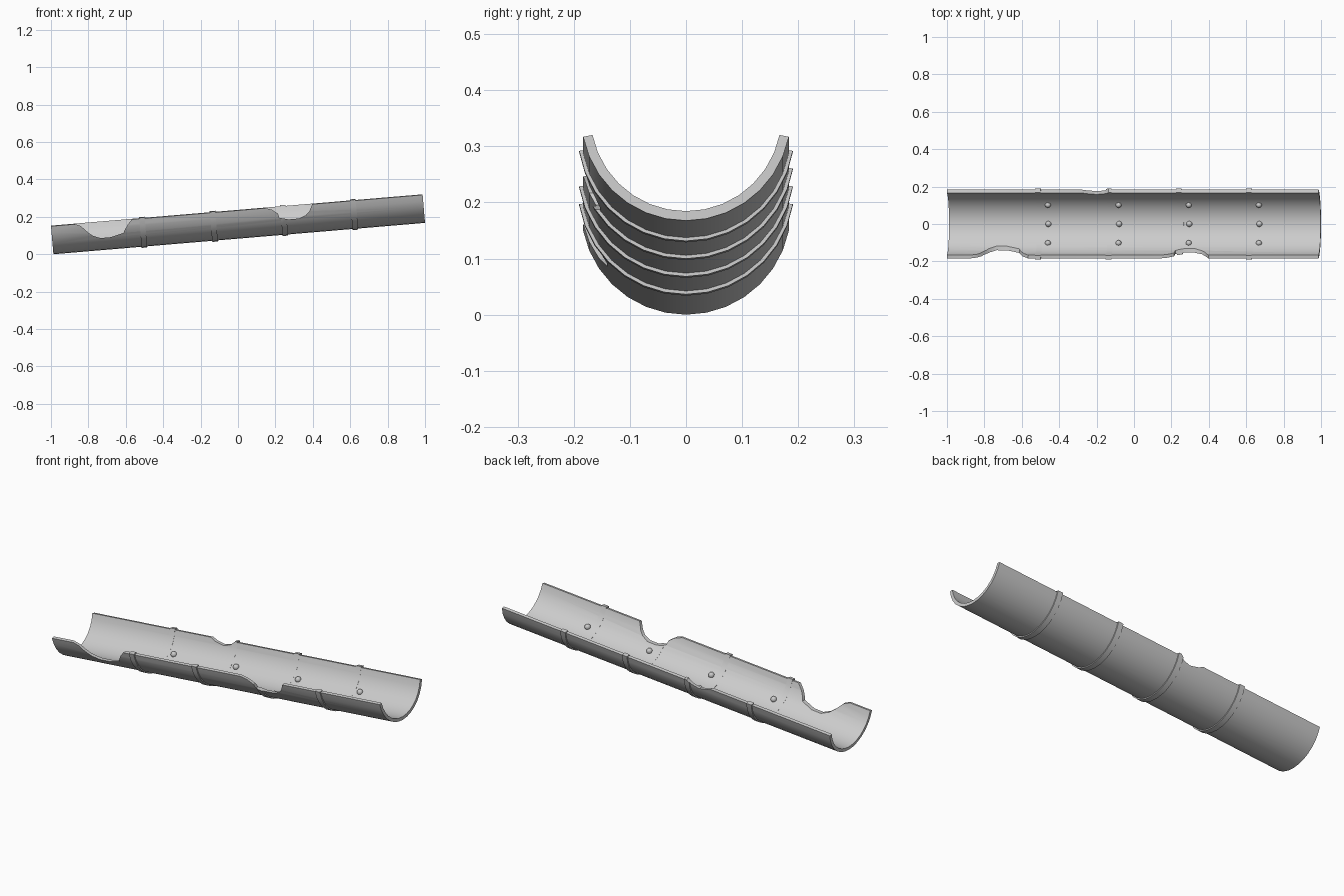
import bpy, bmesh, math
from mathutils import Matrix

if "Cube" in bpy.data.objects:
    bpy.data.objects.remove(bpy.data.objects["Cube"])

TILT = math.radians(4.82)
LENGTH = 1.994
PLACE = Matrix.Translation((-0.0093, 0, 0.270)) @ Matrix.Rotation(-TILT, 4, 'Y')


def make(name, bm):
    bmesh.ops.recalc_face_normals(bm, faces=bm.faces)
    me = bpy.data.meshes.new(name)
    bm.to_mesh(me)
    bm.free()
    ob = bpy.data.objects.new(name, me)
    bpy.context.collection.objects.link(ob)
    return ob


def extruded(name, points, depth, matrix=None):
    """Closed outline extruded by a vector."""
    bm = bmesh.new()
    face = bm.faces.new([bm.verts.new(p) for p in points])
    ext = bmesh.ops.extrude_face_region(bm, geom=[face], use_keep_orig=True)
    verts = [v for v in ext['geom'] if isinstance(v, bmesh.types.BMVert)]
    bmesh.ops.translate(bm, verts=verts, vec=depth)
    if matrix:
        bm.transform(matrix)
    return make(name, bm)


def trough(name, s, width, r_in, r_out, half_deg, n=14):
    """Open half pipe centred at s along the tilted axis."""
    a = math.radians(half_deg)
    angles = [-a + 2 * a * i / n for i in range(n + 1)]
    x = s - width / 2
    pts = [(x, r_out * math.sin(t), -r_out * math.cos(t)) for t in angles]
    pts += [(x, r_in * math.sin(t), -r_in * math.cos(t)) for t in reversed(angles)]
    return extruded(name, pts, (width, 0, 0), PLACE)


# half-pipe shell
parts = [trough("gutter_shell", 0, LENGTH, 0.170, 0.187, 78.6)]

# joint bands
stations = [-0.509, -0.130, 0.247, 0.623]
for i, s in enumerate(stations):
    parts.append(trough(f"joint_band_{i + 1}", s, 0.030, 0.1695, 0.193, 80.5))

# broken rim notches: outlines in x, z
notches = [
    (-1, [(-0.885, 0.166), (-0.84, 0.15), (-0.80, 0.115), (-0.775, 0.098), (-0.735, 0.086),
          (-0.68, 0.091), (-0.612, 0.114), (-0.607, 0.128), (-0.588, 0.160), (-0.562, 0.193)]),
    (-1, [(0.13, 0.251), (0.18, 0.238), (0.214, 0.217), (0.221, 0.195), (0.27, 0.186),
          (0.325, 0.191), (0.362, 0.208), (0.382, 0.230), (0.40, 0.275)]),
    (1, [(-0.29, 0.216), (-0.25, 0.200), (-0.20, 0.193), (-0.16, 0.205), (-0.135, 0.228)]),
]
for side, line in notches:
    outline = line + [(line[-1][0], 0.5), (line[0][0], 0.5)]
    cutter = extruded("notch_cutter", [(x, side * 0.3, z) for x, z in outline],
                      (0, -side * 0.28, 0))
    cutter.hide_render = True
    for ob in parts:
        mod = ob.modifiers.new("notch", 'BOOLEAN')
        mod.operation = 'DIFFERENCE'
        mod.solver = 'EXACT'
        mod.object = cutter
        bpy.context.view_layer.objects.active = ob
        bpy.ops.object.modifier_apply(modifier=mod.name)
    bpy.data.objects.remove(cutter)

# rivets inside, three beside each band
for i, s in enumerate(stations):
    bm = bmesh.new()
    for deg in (-37, 0, 37):
        t = math.radians(deg)
        pos = Matrix.Translation((s + 0.045, 0.17 * math.sin(t), -0.17 * math.cos(t)))
        bmesh.ops.create_uvsphere(bm, u_segments=12, v_segments=8, radius=0.016,
                                  matrix=PLACE @ pos @ Matrix.Rotation(t, 4, 'X'))
    parts.append(make(f"rivets_{i + 1}", bm))

# smooth shading with crisp edges
bpy.ops.object.select_all(action='DESELECT')
for ob in parts:
    ob.select_set(True)
bpy.context.view_layer.objects.active = parts[0]
bpy.ops.object.shade_smooth_by_angle(angle=math.radians(30))
